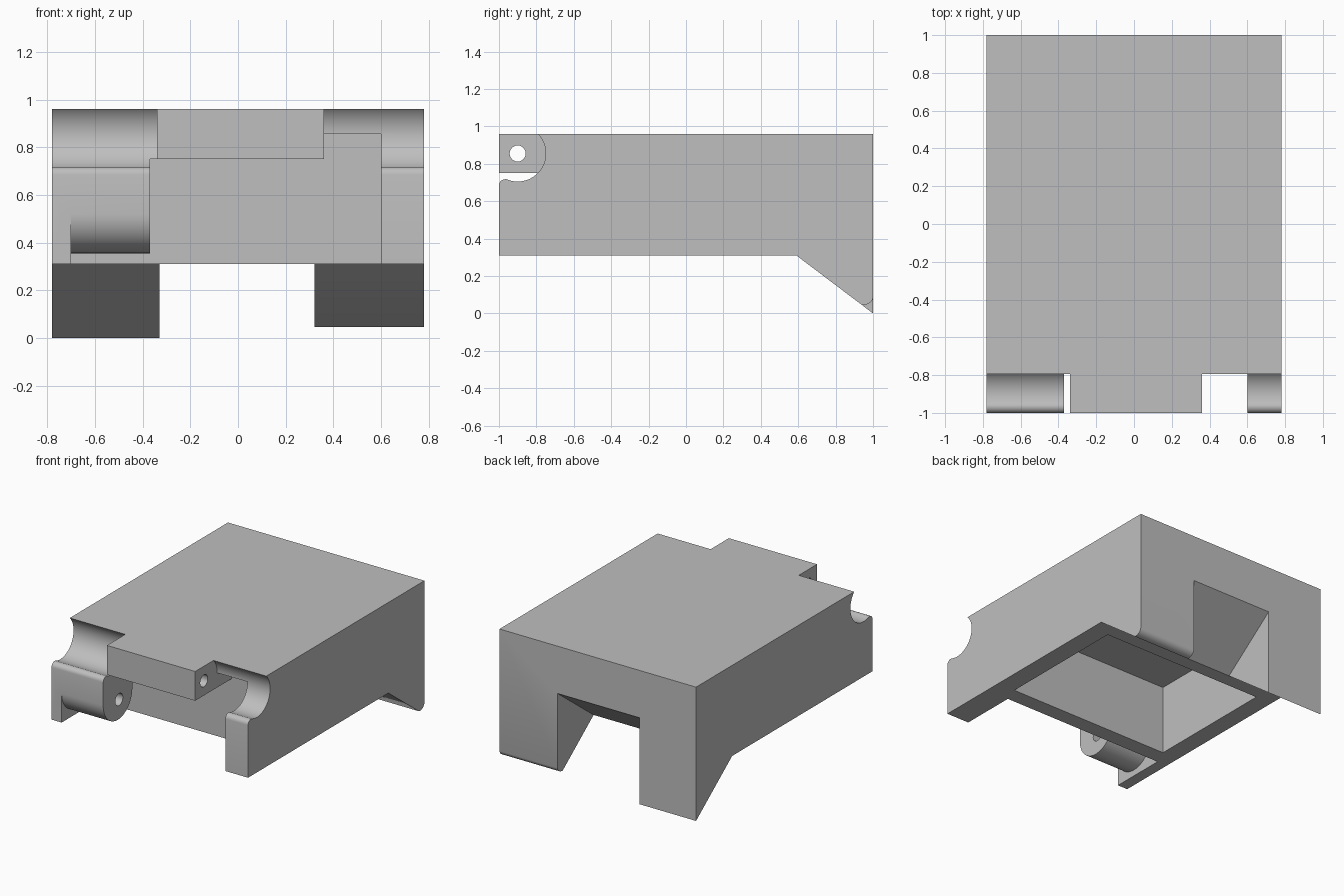
import bpy
import bmesh
from math import sin, cos, radians

cube = bpy.data.objects.get("Cube")
if cube:
    bpy.data.objects.remove(cube, do_unlink=True)

grey = bpy.data.materials.new("plain_grey")
grey.use_nodes = True
grey.diffuse_color = (0.52, 0.52, 0.52, 1)
grey.node_tree.nodes["Principled BSDF"].inputs["Base Color"].default_value = (0.52, 0.52, 0.52, 1)


def arc(cy, cz, r, start, end, steps=32):
    """Points of an arc in the side plane."""
    angles = [radians(start + (end - start) * i / steps) for i in range(steps + 1)]
    return [(cy + r * cos(a), cz + r * sin(a)) for a in angles]


def extrude(name, x0, x1, profile):
    """Extrude a (y, z) side profile from x0 to x1."""
    bm = bmesh.new()
    face = bm.faces.new([bm.verts.new((x0, y, z)) for y, z in profile])
    moved = bmesh.ops.extrude_face_region(bm, geom=[face])["geom"]
    verts = [v for v in moved if isinstance(v, bmesh.types.BMVert)]
    bmesh.ops.translate(bm, verts=verts, vec=(x1 - x0, 0, 0))
    bmesh.ops.recalc_face_normals(bm, faces=bm.faces)
    mesh = bpy.data.meshes.new(name)
    bm.to_mesh(mesh)
    bm.free()
    mesh.materials.append(grey)
    obj = bpy.data.objects.new(name, mesh)
    bpy.context.collection.objects.link(obj)
    return obj


def block(y0, y1, z0, z1):
    return [(y0, z0), (y1, z0), (y1, z1), (y0, z1)]


def combine(target, tool, operation="DIFFERENCE"):
    """Apply a boolean and remove the helper."""
    tool.hide_render = True
    mod = target.modifiers.new(tool.name, "BOOLEAN")
    mod.operation = operation
    mod.solver = "EXACT"
    mod.object = tool
    bpy.context.view_layer.objects.active = target
    bpy.ops.object.modifier_apply(modifier=mod.name)
    bpy.data.objects.remove(tool, do_unlink=True)


# Main housing with the sloping rear feet
body = extrude("housing", -0.78, 0.78,
               [(-1, 0.31), (0.59, 0.31), (1, 0), (1, 0.96), (-1, 0.96)])

# Rear opening between the feet
combine(body, extrude("rear_opening", -0.33, 0.32,
                      [(0.56, 0.287), (1.1, 0.696), (1.1, -0.3), (0.56, -0.3)]))

# Rounded tip of the left foot
combine(body, extrude("foot_rounding", 0.25, 0.9,
                      [(0.92, 0.05), (0.945, 0.045), (0.965, 0.047), (0.985, 0.058),
                       (0.996, 0.072), (1, 0.085), (1.1, 0.085), (1.1, -0.1), (0.92, -0.1)]))

# Front pocket below the tongue, higher beside it
combine(body, extrude("front_pocket", -0.70, 0.60, block(-1.1, -0.59, 0.2, 0.75)))
combine(body, extrude("side_pocket", 0.36, 0.60, block(-1.1, -0.59, 0.2, 0.855)))

# Hinge lug with a rounded lower end
combine(body, extrude("hinge_lug", -0.74, -0.37,
                      [(-1, 0.8)] + arc(-0.835, 0.52, 0.165, 180, 360) + [(-0.67, 0.8)]),
        "UNION")

# Round hinge recesses on both sides of the tongue
recess = [(-0.793, 1.1)] + arc(-0.9, 0.855, 0.15, 44.4, -113.6, 40)
recess += [(-0.975, 0.717), (-0.99, 0.709), (-0.998, 0.697), (-1, 0.685), (-1.1, 0.685), (-1.1, 1.1)]
for name, x0, x1 in (("right_recess", -0.9, -0.34), ("left_recess", 0.36, 0.9)):
    combine(body, extrude(name, x0, x1, recess))

# Pin holes through the tongue and into the lug
combine(body, extrude("tongue_hole", -0.5, 0.5, arc(-0.9, 0.855, 0.043, 0, 345, 23)))
combine(body, extrude("lug_hole", -0.70, -0.3, arc(-0.82, 0.495, 0.043, 0, 345, 23)))

# Hollow underside
combine(body, extrude("underside_cavity", -0.65, 0.64, block(-0.475, 0.49, 0.2, 0.81)))

# Smooth curved faces, sharp edges kept
bpy.ops.object.select_all(action="DESELECT")
body.select_set(True)
bpy.context.view_layer.objects.active = body
bpy.ops.object.shade_smooth_by_angle(angle=radians(30))
